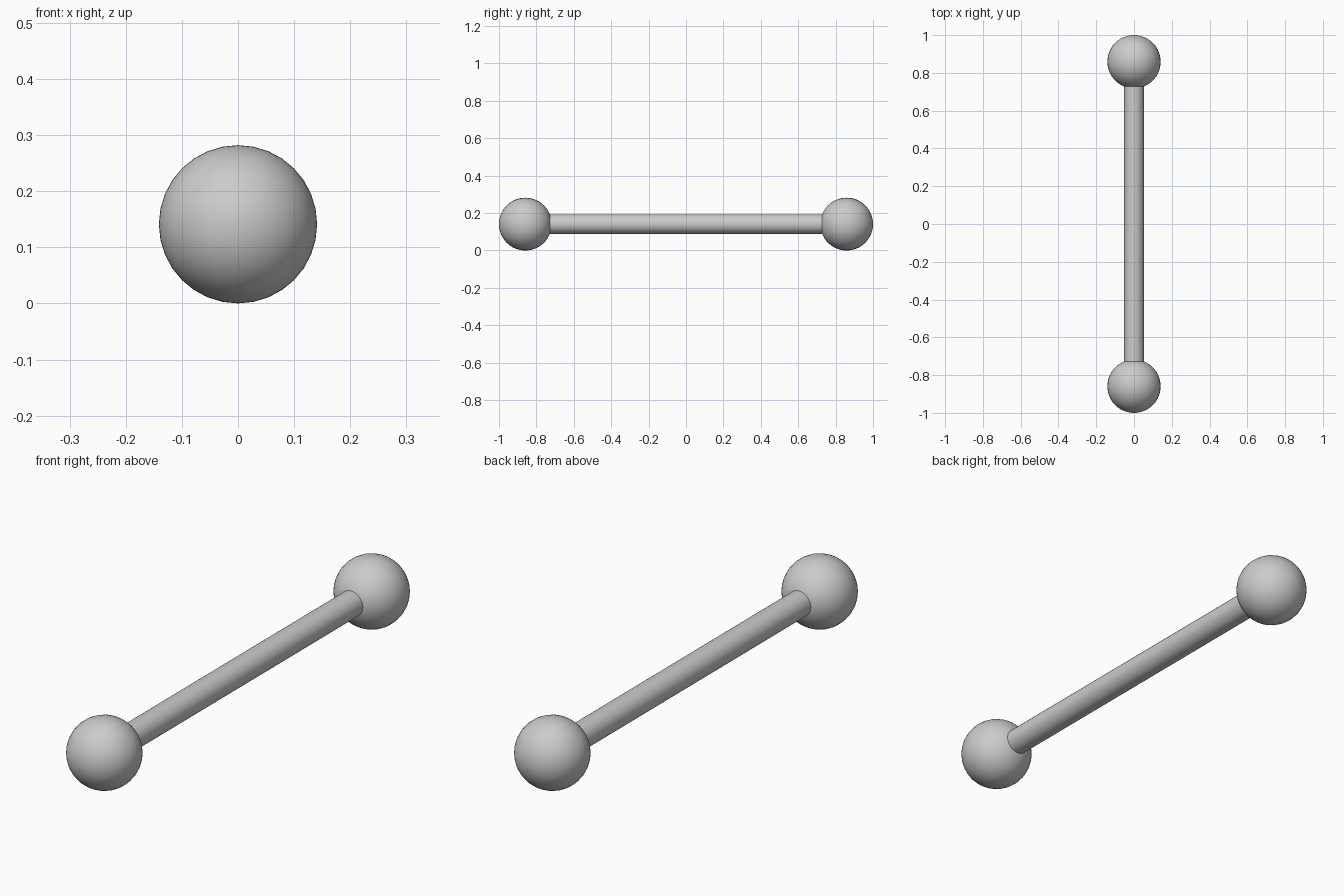
import bpy
from math import radians

if "Cube" in bpy.data.objects:
    bpy.data.objects.remove(bpy.data.objects["Cube"])

BALL_R = 0.141   # end ball radius
BAR_R = 0.052    # handle radius
BALL_Y = 1 - BALL_R


def finish(name):
    obj = bpy.context.object
    obj.name = name
    bpy.ops.object.shade_smooth_by_angle(angle=radians(40))
    return obj


# Round weights at both ends, poles along the bar
for name, side in (("front_weight", -1), ("back_weight", 1)):
    bpy.ops.mesh.primitive_uv_sphere_add(
        segments=32, ring_count=32, radius=BALL_R,
        location=(0, side * BALL_Y, BALL_R), rotation=(radians(90), 0, 0))
    finish(name)

# Straight handle running into both weights
bpy.ops.mesh.primitive_cylinder_add(
    vertices=32, radius=BAR_R, depth=2 * (BALL_Y - 0.1),
    location=(0, 0, BALL_R), rotation=(radians(90), 0, 0))
finish("handle_bar")
